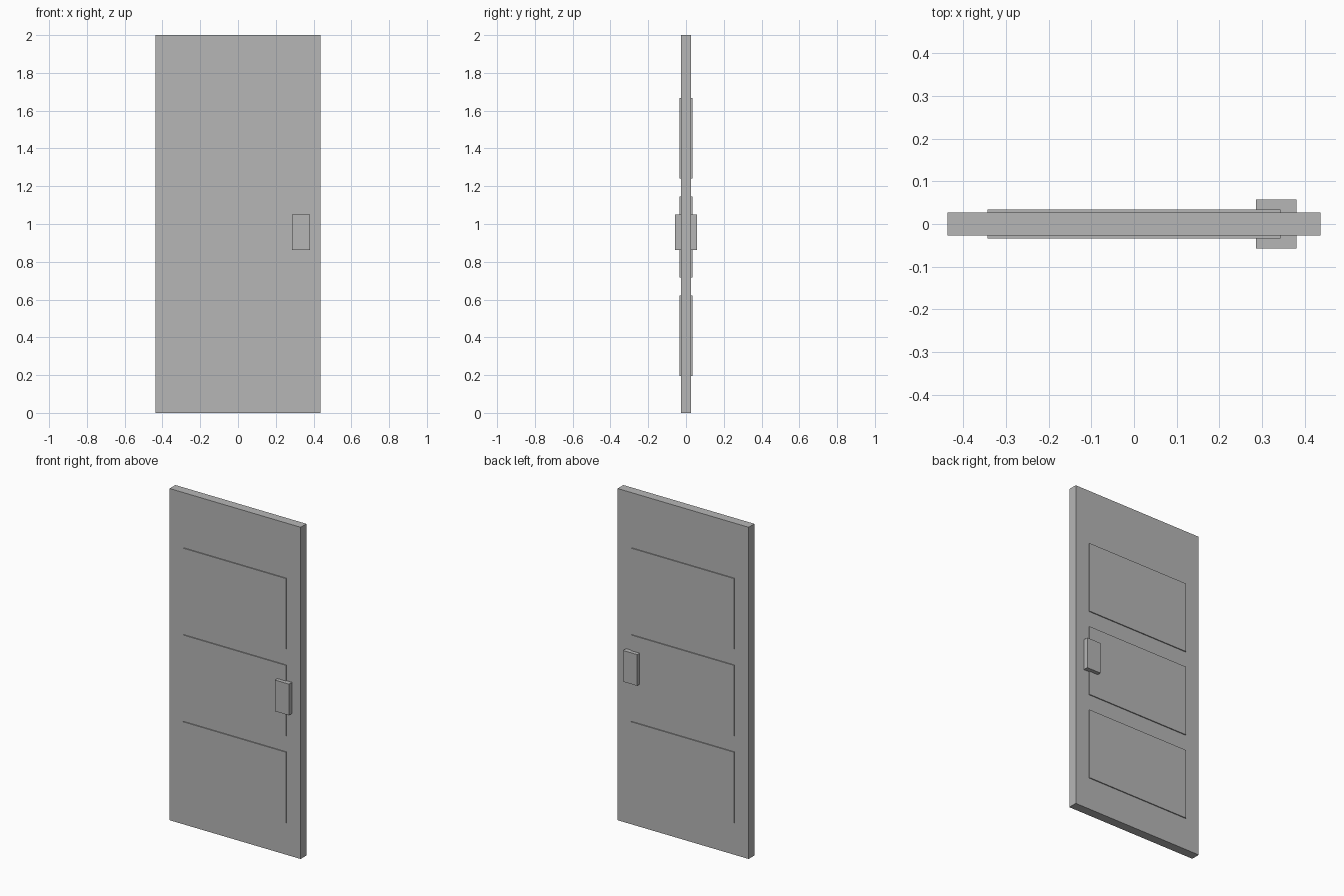
import bpy

cube = bpy.data.objects.get("Cube")
if cube:
    bpy.data.objects.remove(cube, do_unlink=True)

# Single plain grey for the whole door
grey = bpy.data.materials.new("plain grey")
grey.use_nodes = True
colour = (0.47, 0.47, 0.47, 1)
grey.diffuse_color = colour
grey.node_tree.nodes["Principled BSDF"].inputs["Base Color"].default_value = colour


def box(name, x, y, z):
    """Box spanning the given (low, high) ranges."""
    spans = (x, y, z)
    bpy.ops.mesh.primitive_cube_add(size=1, location=[(a + b) / 2 for a, b in spans])
    obj = bpy.context.object
    obj.name = name
    obj.scale = [b - a for a, b in spans]
    bpy.ops.object.transform_apply(location=False, rotation=False, scale=True)
    obj.data.materials.append(grey)
    return obj


HALF = 0.0275      # half the slab thickness
RAISE = 0.006      # how far the panels stand out
GRIP = 0.0295      # how far the handles stand out

# Door slab
box("door_slab", (-0.437, 0.437), (-HALF, HALF), (0, 2))

# Raised panels and handle blocks on both faces
for side, sign in (("front", -1), ("back", 1)):
    def depth(out):
        return sorted((sign * HALF, sign * (HALF + out)))

    for i, label in enumerate(("lower", "middle", "upper")):
        low = 0.194 + i * 0.5235
        box(f"{side}_{label}_panel", (-0.343, 0.343), depth(RAISE), (low, low + 0.427))
    box(f"{side}_handle", (0.286, 0.38), depth(GRIP), (0.862, 1.05))
